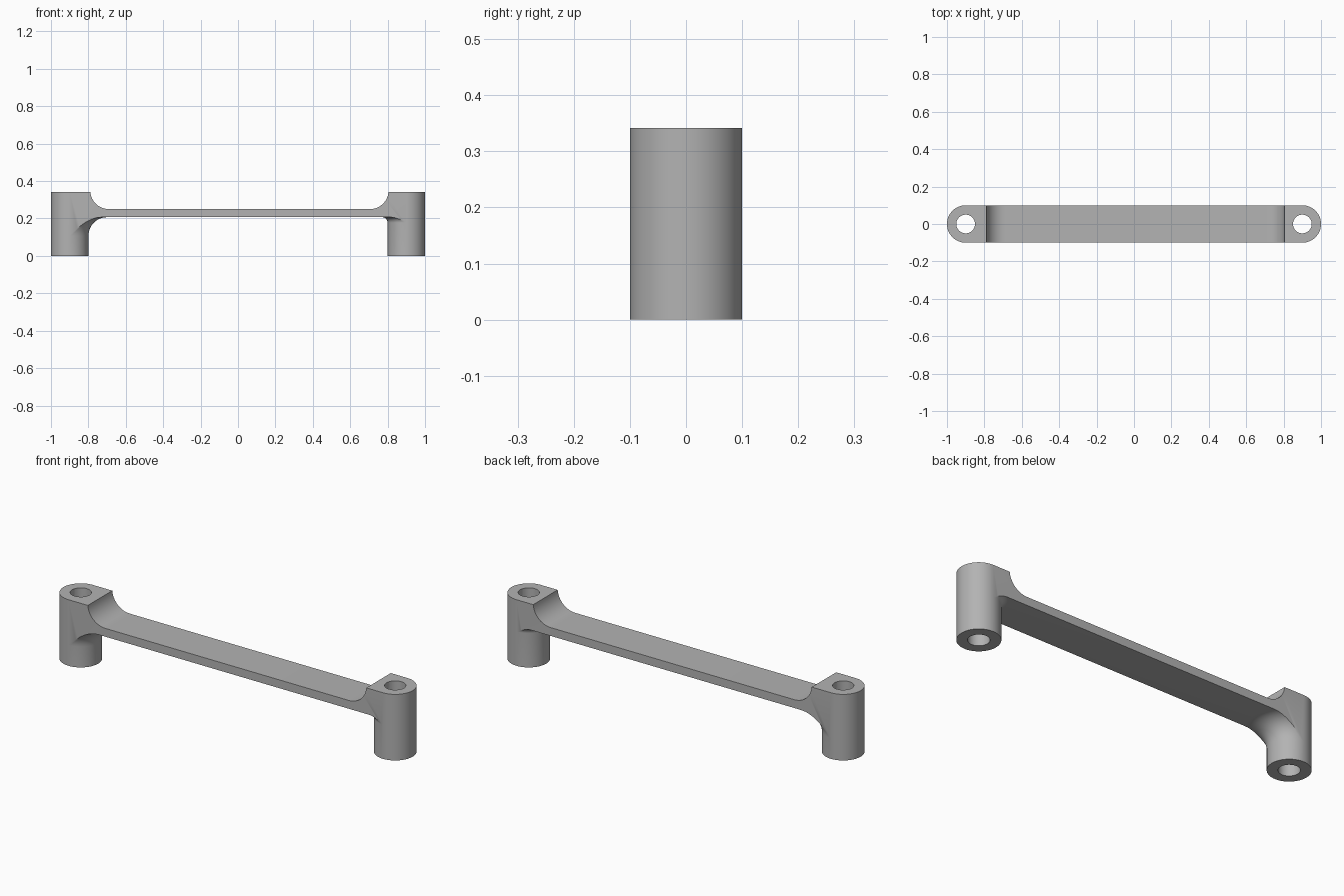
import bpy, bmesh
from math import sin, cos, asin, pi, radians
from mathutils import Matrix

cube = bpy.data.objects.get("Cube")
if cube:
    bpy.data.objects.remove(cube)

HEIGHT, UNDER, RAD, POST_X, BORE = 0.342, 0.207, 0.1, 0.9, 0.05
ACROSS, ARC = 32, 12
STEPS = [2 * i / ACROSS - 1 for i in range(ACROSS + 1)]

bm = bmesh.new()


def outer_row(side, z):
    """Half circle around the outside of a post."""
    return [bm.verts.new((side * (POST_X + RAD * cos(s * pi / 2)), RAD * sin(s * pi / 2), z))
            for s in STEPS]


def inner_row(side, rho, z):
    """Arc around the inside of a post, cut off by the flat sides of the bar."""
    limit = asin(RAD / rho)
    return [bm.verts.new((side * (POST_X - rho * cos(s * limit)), rho * sin(s * limit), z))
            for s in STEPS]


def straight_row(x, z):
    return [bm.verts.new((x, RAD * sin(s * pi / 2), z)) for s in STEPS]


def lower_fillet(side, r):
    """Rolling fillet between post and underside, listed from the post inwards."""
    angles = [pi / 2 * i / ARC for i in range(ARC + 1)]
    return [inner_row(side, RAD + r * (1 - cos(a)), UNDER - r + r * sin(a)) for a in angles]


def upper_fillet(side, centre_x):
    """Scooped ramp from the post top to the bar, listed from the post inwards."""
    centre_z, r = 0.35, 0.1
    start = asin((centre_z - HEIGHT) / r)
    angles = [start + (pi / 2 - start) * i / ARC for i in range(ARC + 1)]
    return [straight_row(side * (centre_x + r * cos(a)), centre_z - r * sin(a)) for a in angles]


def post_rows(side, r):
    """Outer wall from the top down, then across the foot."""
    return [outer_row(side, HEIGHT), outer_row(side, UNDER - r),
            outer_row(side, 0), inner_row(side, RAD, 0)]


# Closed loop of rows: right post, underside, left post, upper side
R_RIGHT, R_LEFT = 0.1, 0.03
right_post, left_post = post_rows(-1, R_RIGHT), post_rows(1, R_LEFT)
under = lower_fillet(-1, R_RIGHT) + lower_fillet(1, R_LEFT)[::-1]
upper = upper_fillet(1, 0.705) + upper_fillet(-1, 0.69)[::-1]
rows = right_post + under + left_post[::-1] + upper
for a, b in zip(rows, rows[1:] + rows[:1]):
    for i in range(ACROSS):
        bm.faces.new((a[i], a[i + 1], b[i + 1], b[i]))

# Flat front and back sides
for end in (0, -1):
    bm.faces.new([row[end] for row in under + [left_post[0]] + upper + [right_post[0]]])

bmesh.ops.remove_doubles(bm, verts=bm.verts, dist=0.0001)
bmesh.ops.recalc_face_normals(bm, faces=bm.faces)
mesh = bpy.data.meshes.new("handle_bracket")
bm.to_mesh(mesh)
bm.free()
bracket = bpy.data.objects.new("handle_bracket", mesh)
bpy.context.collection.objects.link(bracket)

# Grey finish
grey = bpy.data.materials.new("plain_grey")
grey.use_nodes = True
colour = (0.45, 0.45, 0.45, 1)
grey.diffuse_color = colour
grey.node_tree.nodes["Principled BSDF"].inputs["Base Color"].default_value = colour
mesh.materials.append(grey)

# Screw bores through both posts
cut = bmesh.new()
for side in (-1, 1):
    bmesh.ops.create_cone(cut, cap_ends=True, segments=48, radius1=BORE, radius2=BORE, depth=1,
                          matrix=Matrix.Translation((side * POST_X, 0, 0.2)))
cut_mesh = bpy.data.meshes.new("bore_cutter")
cut.to_mesh(cut_mesh)
cut.free()
cut_mesh.materials.append(grey)
cutter = bpy.data.objects.new("bore_cutter", cut_mesh)
bpy.context.collection.objects.link(cutter)
cutter.hide_render = True

bpy.ops.object.select_all(action="DESELECT")
bracket.select_set(True)
bpy.context.view_layer.objects.active = bracket
bores = bracket.modifiers.new("bores", "BOOLEAN")
bores.operation, bores.solver, bores.object = "DIFFERENCE", "EXACT", cutter
bpy.ops.object.modifier_apply(modifier="bores")
bpy.data.objects.remove(cutter)
bpy.ops.object.shade_smooth_by_angle(angle=radians(30))
